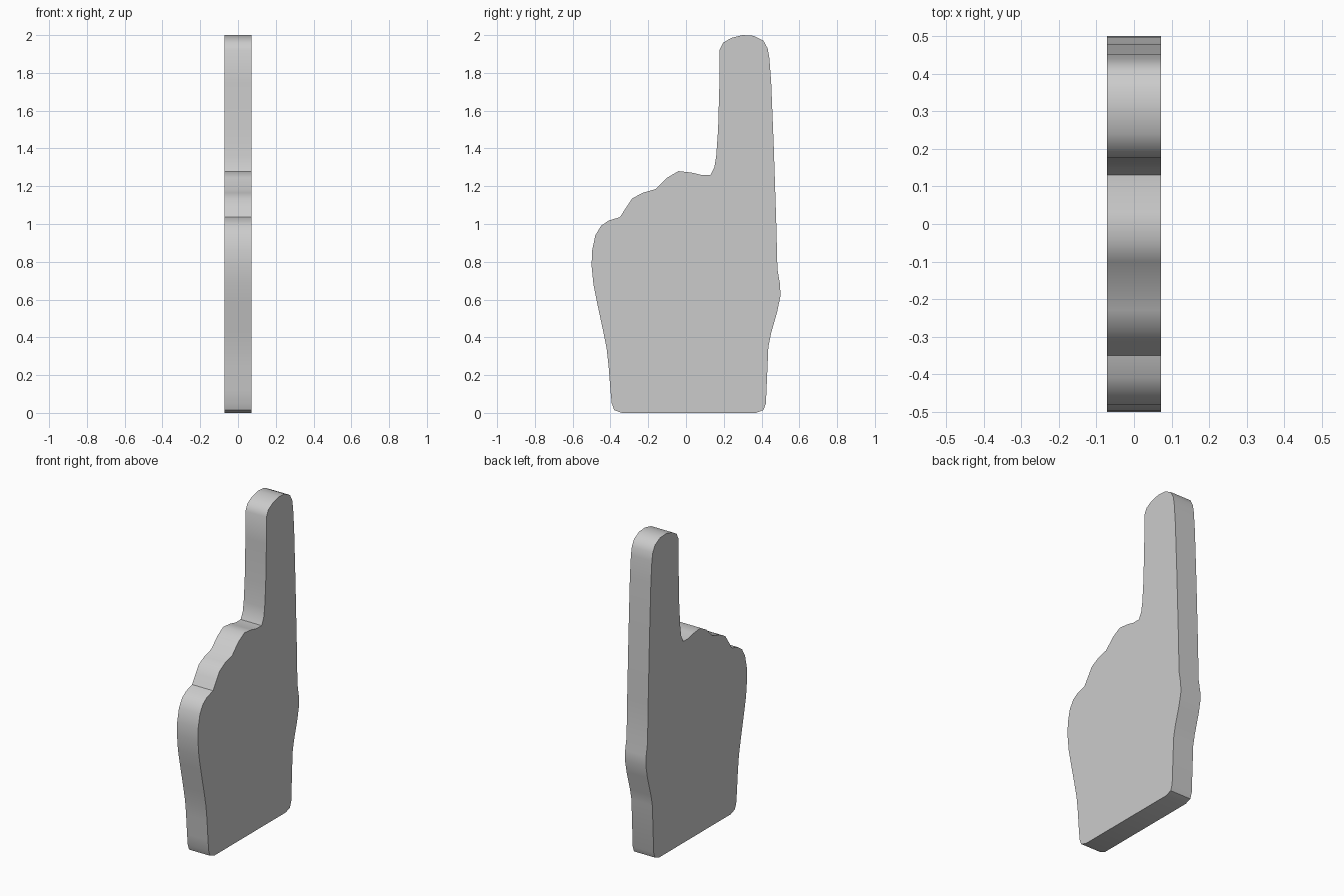
import bpy, bmesh
from math import radians

HALF = 0.0725  # half of the slab thickness

# Hand outline as (y, z), counter-clockwise seen from +x
outline = [
    # cuff bottom and front edge
    (-0.34, 0), (0.37, 0), (0.41, 0.015), (0.423, 0.05), (0.436, 0.35),
    (0.45, 0.42), (0.484, 0.54), (0.5, 0.62), (0.498, 0.68), (0.484, 0.76),
    # raised finger
    (0.478, 1.0), (0.465, 1.4), (0.451, 1.75), (0.441, 1.88), (0.432, 1.93),
    (0.41, 1.97), (0.36, 1.996), (0.30, 2.0), (0.24, 1.985), (0.197, 1.96),
    (0.177, 1.92), (0.177, 1.75), (0.17, 1.5), (0.16, 1.36), (0.15, 1.30),
    # folded knuckles
    (0.13, 1.26), (0.08, 1.26), (0.03, 1.272), (-0.04, 1.28), (-0.10, 1.245),
    (-0.16, 1.185), (-0.23, 1.165), (-0.285, 1.135), (-0.315, 1.09),
    (-0.35, 1.036), (-0.41, 1.018), (-0.45, 0.99), (-0.48, 0.94),
    # back edge down to the cuff
    (-0.497, 0.86), (-0.5, 0.78), (-0.49, 0.68), (-0.47, 0.58), (-0.44, 0.44),
    (-0.42, 0.34), (-0.41, 0.25), (-0.40, 0.12), (-0.393, 0.05), (-0.38, 0.015),
]

# Foam hand slab: one profile extruded through its thickness
bm = bmesh.new()
face = bm.faces.new([bm.verts.new((-HALF, y, z)) for y, z in outline])
ext = bmesh.ops.extrude_face_region(bm, geom=[face])
verts = [g for g in ext["geom"] if isinstance(g, bmesh.types.BMVert)]
bmesh.ops.translate(bm, verts=verts, vec=(2 * HALF, 0, 0))
bmesh.ops.recalc_face_normals(bm, faces=bm.faces)
mesh = bpy.data.meshes.new("pointing_foam_hand")
bm.to_mesh(mesh)
bm.free()

hand = bpy.data.objects.new("pointing_foam_hand", mesh)
bpy.context.collection.objects.link(hand)
bpy.context.view_layer.objects.active = hand
hand.select_set(True)
bpy.ops.object.shade_smooth_by_angle(angle=radians(40))
